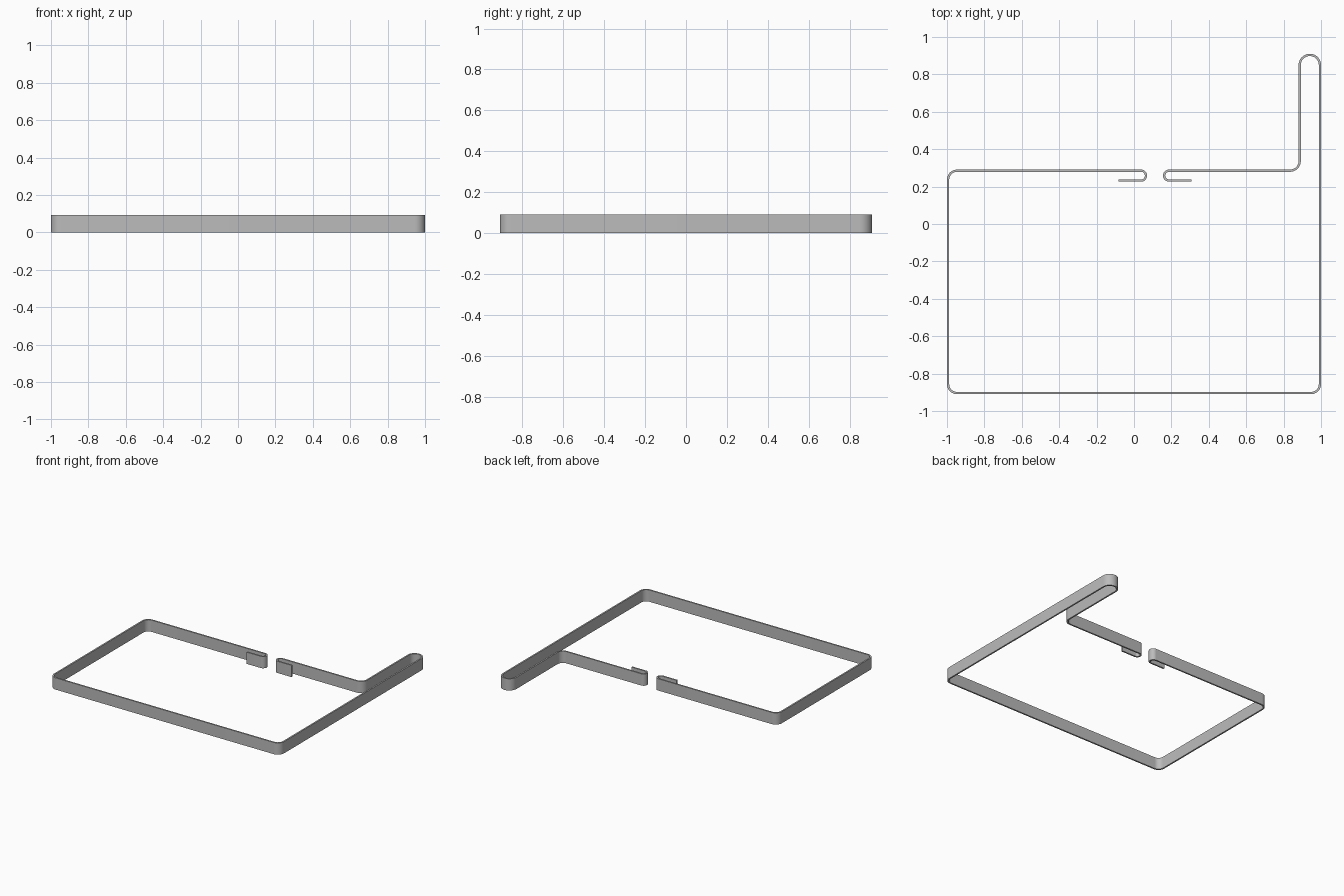
import bpy
import bmesh
import math
from mathutils import Vector

cube = bpy.data.objects.get("Cube")
if cube:
    bpy.data.objects.remove(cube, do_unlink=True)

HEIGHT = 0.092
THICK = 0.012
STEPS = 10

# Plain grey metal
metal = bpy.data.materials.new("grey_metal")
metal.use_nodes = True
grey = (0.5, 0.5, 0.5, 1.0)
metal.diffuse_color = grey
metal.node_tree.nodes["Principled BSDF"].inputs["Base Color"].default_value = grey

# Centre line of the bent strip: x, y, bend radius
LEFT, RIGHT, FRONT, BACK = -0.994, 0.994, -0.904, 0.904
BAR, LIP, TAB = 0.285, 0.232, 0.886
hook_r = (BAR - LIP) / 2
tab_r = (RIGHT - TAB) / 2
path = [
    (-0.083, LIP, 0), (0.064, LIP, hook_r), (0.064, BAR, hook_r),
    (LEFT, BAR, 0.048), (LEFT, FRONT, 0.048), (RIGHT, FRONT, 0.048),
    (RIGHT, BACK, tab_r), (TAB, BACK, tab_r), (TAB, BAR, 0.052),
    (0.161, BAR, hook_r), (0.161, LIP, hook_r), (0.307, LIP, 0),
]


def side(d):
    """Left-hand normal of a direction."""
    return Vector((-d.y, d.x))


def rounded(points):
    """Return (position, normal) pairs along the path with filleted corners."""
    pos = [Vector(p[:2]) for p in points]
    out = [(pos[0], side((pos[1] - pos[0]).normalized()))]
    for i in range(1, len(pos) - 1):
        d0 = (pos[i] - pos[i - 1]).normalized()
        d1 = (pos[i + 1] - pos[i]).normalized()
        r = points[i][2]
        turn = 1 if d0.cross(d1) > 0 else -1
        centre = pos[i] - d0 * r + d1 * r
        for k in range(STEPS + 1):
            a = math.pi / 2 * k / STEPS
            n = side(d0) * math.cos(a) + side(d1) * math.sin(a)
            p = centre - n * r * turn
            if (p - out[-1][0]).length > 1e-5:
                out.append((p, n))
    out.append((pos[-1], side((pos[-1] - pos[-2]).normalized())))
    return out


# Sweep a rectangular section along the path
bm = bmesh.new()
rings = []
for p, n in rounded(path):
    a, b = p + n * THICK / 2, p - n * THICK / 2
    rings.append([bm.verts.new((q.x, q.y, z)) for q, z in
                  ((a, 0), (b, 0), (b, HEIGHT), (a, HEIGHT))])
for r0, r1 in zip(rings, rings[1:]):
    for j in range(4):
        k = (j + 1) % 4
        bm.faces.new((r0[j], r0[k], r1[k], r1[j]))
bm.faces.new(rings[0])
bm.faces.new(rings[-1])
bmesh.ops.recalc_face_normals(bm, faces=bm.faces[:])

mesh = bpy.data.meshes.new("bent_strip_frame")
bm.to_mesh(mesh)
bm.free()
mesh.materials.append(metal)
frame = bpy.data.objects.new("bent_strip_frame", mesh)
bpy.context.collection.objects.link(frame)

# Smooth bends, crisp strip edges
bpy.ops.object.select_all(action="DESELECT")
frame.select_set(True)
bpy.context.view_layer.objects.active = frame
bpy.ops.object.shade_smooth_by_angle(angle=math.radians(30))
